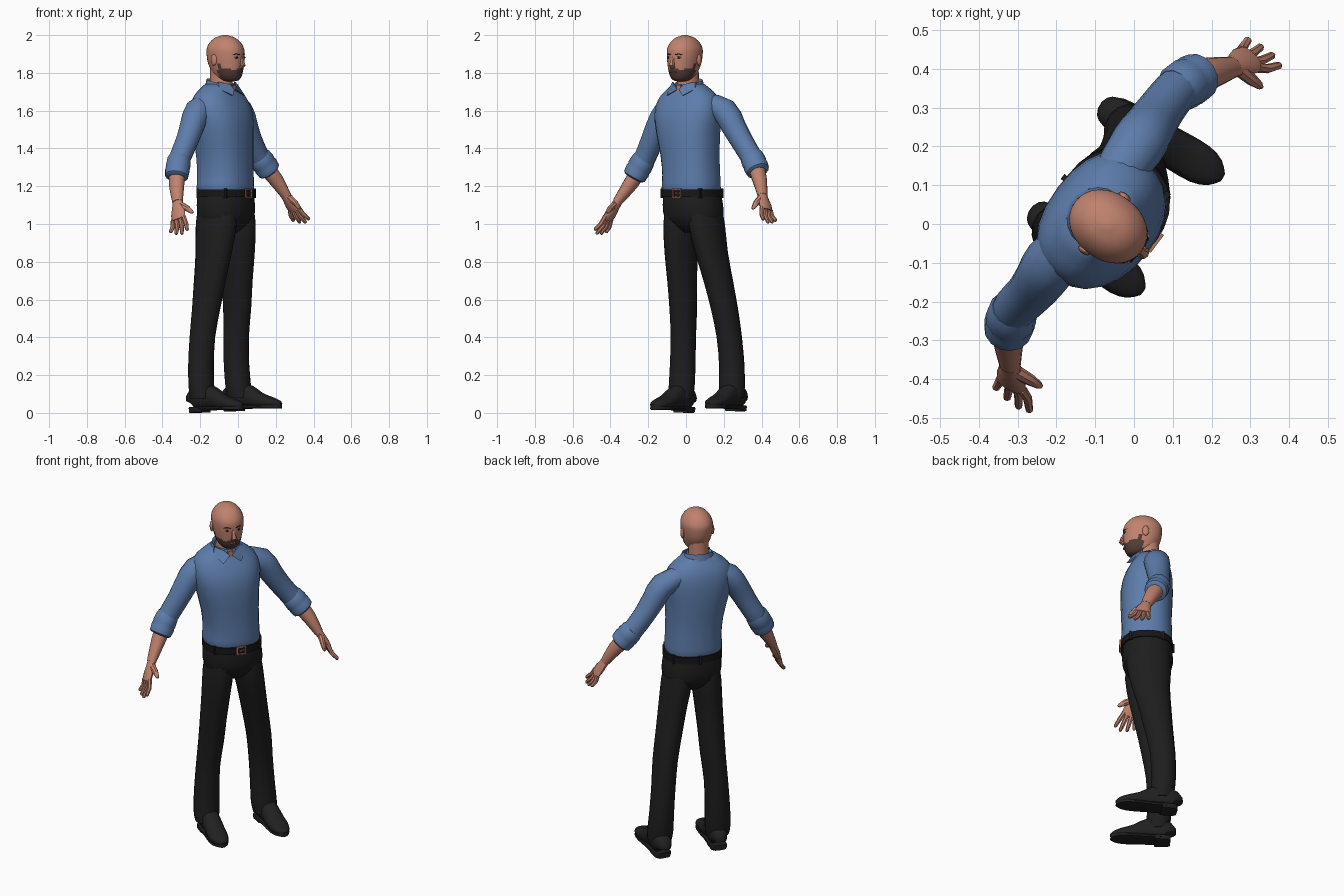
import bpy, bmesh, math
from mathutils import Vector

if "Cube" in bpy.data.objects:
    bpy.data.objects.remove(bpy.data.objects["Cube"])

TURN = math.radians(53)                      # the figure is turned to its left
LEFT = Vector((math.cos(TURN), math.sin(TURN), 0))
FRONT = Vector((math.sin(TURN), -math.cos(TURN), 0))
UP = Vector((0, 0, 1))


def W(u, f, z):
    """Body frame (left, forward, up) to world."""
    return LEFT * u + FRONT * f + UP * z


def mat(name, r, g, b):
    m = bpy.data.materials.new(name)
    m.diffuse_color = (r, g, b, 1)
    m.use_nodes = True
    m.node_tree.nodes["Principled BSDF"].inputs["Base Color"].default_value = m.diffuse_color
    return m


SKIN = mat("skin", .53, .225, .155)
SHIRT = mat("blue_shirt", .11, .205, .41)
TROUSER = mat("black_cloth", .013, .013, .014)
SHOE = mat("shoe_leather", .015, .015, .016)
BELT = mat("belt_leather", .009, .008, .008)
COPPER = mat("copper", .40, .17, .11)
BEARD = mat("beard_brown", .085, .045, .037)
WHITE = mat("eye_white", .5, .4, .35)
DARK = mat("dark_brown", .015, .009, .008)
LIP = mat("lip", .30, .10, .08)


def finish(name, bm, *mats, angle=40):
    bmesh.ops.recalc_face_normals(bm, faces=bm.faces)
    me = bpy.data.meshes.new(name)
    bm.to_mesh(me)
    bm.free()
    for m in mats:
        me.materials.append(m)
    me.shade_smooth()
    me.set_sharp_from_angle(angle=math.radians(angle))
    ob = bpy.data.objects.new(name, me)
    bpy.context.collection.objects.link(ob)
    return ob


def smooth_rows(rows, n):
    """Catmull-Rom interpolation between rows of (point, ra, rb)."""
    flat = [tuple(p) + (a, b) for p, a, b in rows]
    out = []
    for i in range(len(flat) - 1):
        p = [flat[max(i - 1, 0)], flat[i], flat[i + 1], flat[min(i + 2, len(flat) - 1)]]
        for k in range(n):
            t = k / n
            out.append([.5 * (2 * b + (c - a) * t + (2 * a - 5 * b + 4 * c - d) * t * t
                              + (3 * b - a - 3 * c + d) * t ** 3) for a, b, c, d in zip(*p)])
    out.append(flat[-1])
    return [(Vector(r[:3]), max(r[3], .002), max(r[4], .002)) for r in out]


def tube(name, rows, side, *mats, tangent=None, seg=14, n=1, power=2, rule=None, caps=True, angle=40):
    """Loft of superellipse rings along a path; side is the axis of the first radius."""
    rows = smooth_rows(rows, n)
    bm = bmesh.new()
    rings = []
    for i, (p, ra, rb) in enumerate(rows):
        t = tangent or (rows[min(i + 1, len(rows) - 1)][0] - rows[max(i - 1, 0)][0]).normalized()
        a = (side - t * side.dot(t)).normalized()
        b = t.cross(a)
        ring = []
        for k in range(seg):
            c, s = math.cos(math.tau * k / seg), math.sin(math.tau * k / seg)
            c = math.copysign(abs(c) ** (2 / power), c)
            s = math.copysign(abs(s) ** (2 / power), s)
            ring.append(bm.verts.new(p + a * ra * c + b * rb * s))
        rings.append(ring)
    for r0, r1 in zip(rings, rings[1:]):
        for k in range(seg):
            j = (k + 1) % seg
            bm.faces.new((r0[k], r0[j], r1[j], r1[k]))
    if caps:
        bm.faces.new(rings[0])
        bm.faces.new(rings[-1])
    if rule:
        for f in bm.faces:
            c = f.calc_center_median()
            f.material_index = rule(c.dot(LEFT), c.dot(FRONT), c.z)
    return finish(name, bm, *mats, angle=angle)


def stack(name, table, *mats, tangent=UP, **kw):
    """Loft of rings given as (left, forward, z, side radius, depth radius)."""
    rows = [(W(u, f, z), a, b) for u, f, z, a, b in table]
    return tube(name, rows, LEFT, *mats, tangent=tangent, **kw)


def blob(name, centre, size, m, seg=10):
    """Ellipsoid sized along the body frame."""
    bm = bmesh.new()
    bmesh.ops.create_uvsphere(bm, u_segments=seg, v_segments=6, radius=1)
    for v in bm.verts:
        v.co = W(*[c + s * k for c, s, k in zip(centre, size, v.co)])
    return finish(name, bm, m)


def box(name, centre, size, m):
    bm = bmesh.new()
    bmesh.ops.create_cube(bm, size=1)
    for v in bm.verts:
        v.co = W(*[c + s * k for c, s, k in zip(centre, size, v.co)])
    return finish(name, bm, m, angle=20)


# shirt body
stack("shirt_body", [(-.016, -.07, 1.172, .148, .13), (-.018, -.07, 1.19, .157, .139),
      (-.018, -.07, 1.26, .153, .138), (-.025, -.069, 1.36, .157, .138), (-.038, -.07, 1.48, .173, .143),
      (-.044, -.075, 1.58, .188, .138), (-.046, -.085, 1.655, .178, .116),
      (-.046, -.088, 1.70, .142, .094), (-.045, -.083, 1.74, .086, .074)],
      SHIRT, seg=24, n=2, power=2.3)

# collar band, lower at the front, and its two points
U0 = -.045
stack("collar_band", [(U0, -.08, 1.695, .098, .09), (U0, -.08, 1.728, .084, .082),
      (U0, -.082, 1.754, .074, .076), (U0, -.082, 1.74, .062, .062)], SHIRT, seg=18, caps=False,
      tangent=(UP + FRONT * .22).normalized())
for s, side in ((1, "left"), (-1, "right")):
    bm = bmesh.new()
    pts = [(.006, .006, 1.712), (.032, .0, 1.74), (.076, -.045, 1.752), (.088, -.03, 1.715), (.052, .036, 1.68)]
    front = [bm.verts.new(W(U0 + s * u, f + .006, z)) for u, f, z in pts]
    back = [bm.verts.new(W(U0 + s * u, f - .004, z)) for u, f, z in pts]
    bm.faces.new(front)
    bm.faces.new(back[::-1])
    for i in range(5):
        j = (i + 1) % 5
        bm.faces.new((front[i], back[i], back[j], front[j]))
    finish(side + "_collar_point", bm, SHIRT, angle=30)
# open neck of the shirt
box("neck_opening", (U0, .0, 1.718), (.026, .016, .036), SKIN)

# arms: path points in world space
arms = {
    "right": dict(
        sleeve=[((-.15, -.03, 1.65), .06, .05), ((-.212, -.098, 1.60), .072, .068),
                ((-.243, -.145, 1.52), .067, .065), ((-.27, -.18, 1.44), .061, .06),
                ((-.305, -.215, 1.355), .058, .058), ((-.32, -.245, 1.30), .056, .056)],
        cuff=[(-.312, -.222, 1.345), (-.326, -.277, 1.245)],
        fore=[((-.32, -.245, 1.29), .045, .045), ((-.325, -.295, 1.21), .042, .038),
              ((-.32, -.365, 1.115), .029, .024)],
        wrist=(-.32, -.36, 1.12), tip=(-.312, -.463, .945), thumb=(-.238, -.42, 1.06)),
    "left": dict(
        sleeve=[((-.055, .11, 1.645), .06, .05), ((.01, .205, 1.598), .072, .068),
                ((.04, .25, 1.52), .067, .065), ((.07, .295, 1.44), .061, .06),
                ((.105, .34, 1.365), .058, .058), ((.135, .365, 1.32), .056, .056)],
        cuff=[(.11, .348, 1.357), (.17, .383, 1.275)],
        fore=[((.145, .37, 1.305), .045, .045), ((.20, .39, 1.235), .042, .038),
              ((.255, .405, 1.15), .029, .024)],
        wrist=(.25, .403, 1.157), tip=(.345, .447, 1.005), thumb=(.33, .352, 1.08)),
}
for side, arm in arms.items():
    tube(side + "_sleeve", arm["sleeve"], FRONT, SHIRT, n=2)
    a, b = map(Vector, arm["cuff"])
    prof = [(-.1, .055), (.08, .063), (.42, .066), (.52, .063), (.62, .066), (.93, .062), (1, .052)]
    tube(side + "_rolled_cuff", [(a.lerp(b, t), r, r) for t, r in prof], FRONT, SHIRT)
    tube(side + "_forearm", arm["fore"], FRONT, SKIN, n=2, seg=12)
    # hand: flat palm, four fingers fanned along the forward direction, thumb
    w, tip, th = (Vector(arm[k]) for k in ("wrist", "tip", "thumb"))
    d = (tip - w).normalized()
    L = (tip - w).length
    fan = (FRONT - d * FRONT.dot(d)).normalized()
    tube(side + "_palm", [(w - d * .015, .027, .023), (w + d * L * .16, .033, .022),
         (w + d * L * .38, .044, .021), (w + d * L * .56, .043, .015)], fan, SKIN, seg=10)
    for i, (off, ln) in enumerate(((-.032, .86), (-.011, .97), (.011, 1.03), (.032, .97))):
        p0 = w + d * L * .5 + fan * off
        p1 = w + d * L * ln + fan * off * 1.65
        bend = d.cross(fan) * (.008 if side == "left" else -.008)
        tube(f"{side}_finger_{i + 1}", [(p0, .013, .013), (p0.lerp(p1, .5) + bend, .0125, .012),
             (p0.lerp(p1, .93), .010, .010), (p1, .005, .005)], fan, SKIN, seg=7)
    p0 = w + d * L * .12 + fan * .012
    tube(side + "_thumb", [(p0, .02, .018), (p0.lerp(th, .5) + fan * .005, .017, .015),
         (p0.lerp(th, .9), .011, .010), (th, .005, .005)], d, SKIN, seg=8)

# trousers
stack("trouser_hips", [(-.014, -.071, 1.185, .15, .132), (-.012, -.072, 1.14, .157, .137),
      (-.007, -.075, 1.06, .163, .137), (-.005, -.077, 1.0, .14, .112), (-.005, -.077, .955, .06, .06)],
      TROUSER, seg=24, power=2.3, n=2)
legs = {
    "right": [(-.085, -.075, 1.12, .065, .11), (-.088, -.078, 1.0, .079, .122), (-.098, -.087, .85, .075, .107),
              (-.106, -.107, .7, .071, .092), (-.113, -.126, .55, .069, .08), (-.125, -.142, .4, .066, .07),
              (-.132, -.146, .25, .069, .068), (-.135, -.14, .13, .072, .066), (-.136, -.132, .075, .064, .068)],
    "left": [(.07, -.075, 1.12, .065, .11), (.078, -.077, 1.0, .08, .122), (.104, -.086, .85, .075, .105),
             (.133, -.107, .7, .071, .09), (.160, -.126, .55, .068, .079), (.177, -.146, .4, .066, .07),
             (.189, -.152, .25, .068, .068), (.195, -.144, .13, .072, .066), (.197, -.138, .08, .064, .068)]}
for side, table in legs.items():
    stack(side + "_trouser_leg", table, TROUSER, seg=16, n=2)

# belt, loops and buckle
BU, BF = -.013, -.07
stack("belt", [(BU, BF, 1.142, .156, .136), (BU, BF, 1.143, .162, .143), (BU, BF, 1.182, .162, .143),
      (BU, BF, 1.183, .156, .136)], BELT, seg=24, power=2.3)
for i, deg in enumerate((40, 140, 215, 270, 325)):
    c, s = math.cos(math.radians(deg)), math.sin(math.radians(deg))
    box(f"belt_loop_{i + 1}", (BU + .162 * c, BF + .143 * s, 1.162), (.016, .016, .05), TROUSER)
for nm, du, dz, su, sz in (("top", 0, .021, .056, .007), ("bottom", 0, -.021, .056, .007),
                           ("left", .025, 0, .007, .042), ("right", -.025, 0, .007, .042),
                           ("pin", .008, 0, .034, .005)):
    box("buckle_" + nm, (BU + .008 + du, BF + .145, 1.163 + dz), (su, .008, sz), COPPER)

# shoes: cross sections from heel to toe (t, half width, bottom, top)
shape = [(0, .032, .02, .09), (.04, .046, .018, .125), (.25, .051, .018, .15), (.42, .05, .02, .135),
         (.6, .053, .016, .098), (.8, .052, .014, .074), (.93, .037, .018, .058), (1, .012, .024, .042)]
for side, heel, toe, lift in (("right", (-.24, .02), (.022, -.174), 0), ("left", (-.06, .29), (.228, .12), .008)):
    h, t = Vector((*heel, lift)), Vector((*toe, lift + .004))
    across = (t - h).cross(UP).normalized()
    tube(side + "_shoe", [(h.lerp(t, k) + UP * (b + c) / 2, w, (c - b) / 2) for k, w, b, c in shape],
         across, SHOE, n=2, power=2.5)
    tube(side + "_sole", [(h.lerp(t, k) + UP * .022, w, .010) for k, w, b, c in shape],
         across, SHOE, n=2, power=5, seg=12)
    tube(side + "_heel", [(h.lerp(t, k) + UP * .014, w, .014) for k, w in ((.0, .034), (.05, .046), (.26, .047))],
         across, SHOE, power=6, seg=12)

# neck and head, with the beard coloured by position
HF = -.048
stack("neck", [(U0, -.08, 1.69, .062, .066), (U0, -.078, 1.75, .056, .062), (U0, -.075, 1.83, .056, .064)],
      SKIN, seg=14)


def beard(u, f, z):
    x, y = abs(u - U0), f - HF
    jaw = y > .0 and z < 1.812 + max(0, x - .03) * .35
    burn = .0 < y < .028 and z < 1.848
    tache = x < .034 and y > .05 and 1.80 < z < 1.827
    return 1 if jaw or burn or tache else 0


stack("head", [(U0, -.025, 1.754, .018, .026), (U0, -.022, 1.762, .042, .052), (U0, -.03, 1.785, .061, .075),
      (U0, -.038, 1.815, .072, .09), (U0, -.045, 1.85, .080, .101), (U0, HF, 1.89, .085, .106),
      (U0, HF - .002, 1.93, .084, .104), (U0, HF - .003, 1.965, .067, .083),
      (U0, HF - .004, 1.988, .042, .052), (U0, HF - .004, 2.0, .008, .01)],
      SKIN, BEARD, seg=32, n=4, power=2.1, rule=beard)

# face
nose = [(W(U0, .048, 1.888), .008, .008), (W(U0, .060, 1.862), .010, .012),
        (W(U0, .067, 1.84), .016, .012), (W(U0, .054, 1.828), .014, .009)]
tube("nose", nose, LEFT, SKIN, seg=8)
blob("mouth", (U0, .050, 1.803), (.021, .007, .005), LIP)
for s, side in ((1, "left"), (-1, "right")):
    blob(side + "_eye", (U0 + s * .033, .047, 1.882), (.013, .006, .006), WHITE)
    blob(side + "_iris", (U0 + s * .033, .050, 1.882), (.0085, .005, .006), DARK)
    tube(side + "_eyebrow", [(W(U0 + s * u, f, z), .003, .003) for u, f, z in
         ((.014, .056, 1.896), (.034, .050, 1.900), (.052, .035, 1.895))], UP, DARK, seg=6)
    blob(side + "_ear", (U0 + s * .086, HF - .014, 1.868), (.010, .019, .031), SKIN)
